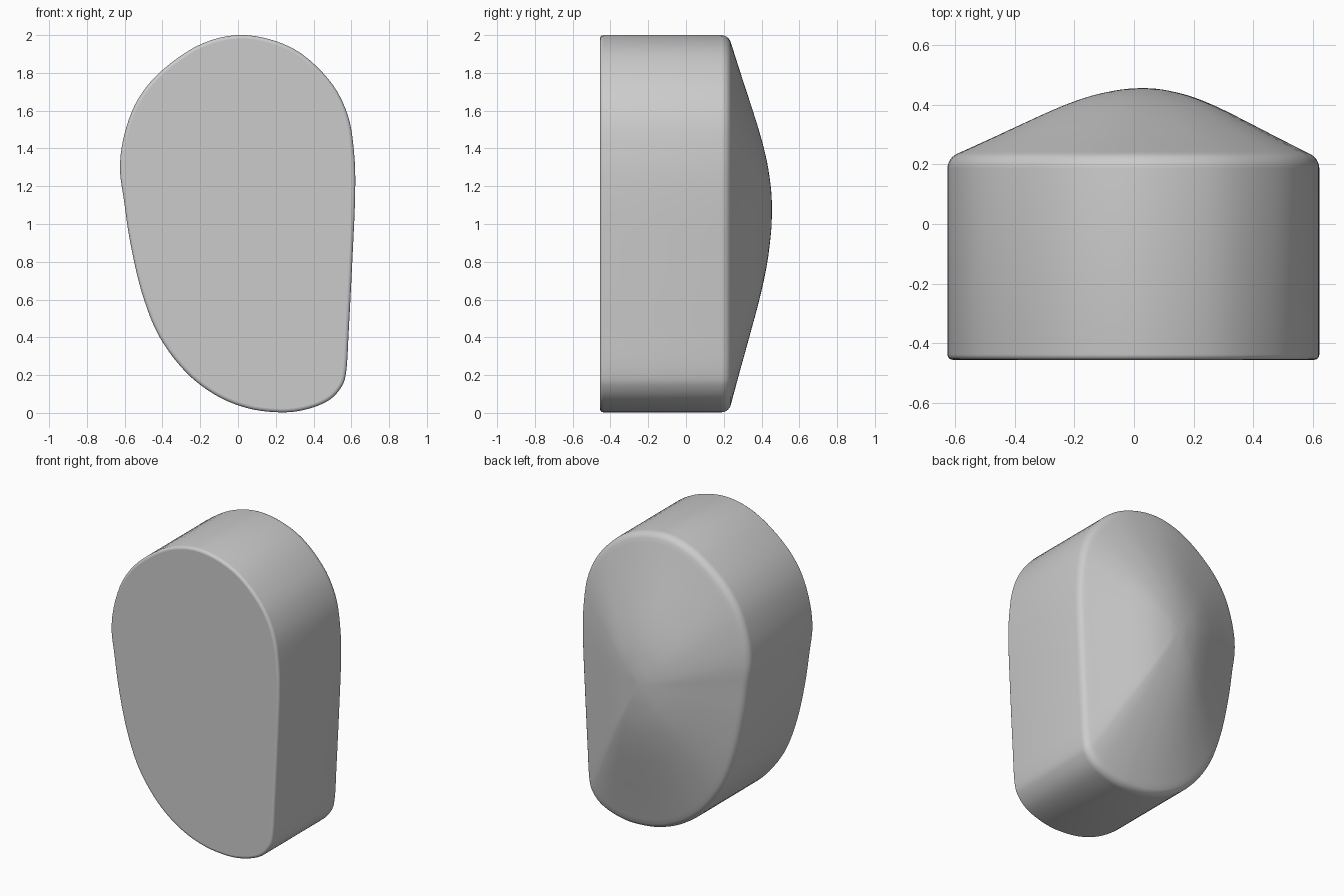
import bpy
import bmesh
import math
from mathutils import Vector

cube = bpy.data.objects.get("Cube")
if cube:
    bpy.data.objects.remove(cube, do_unlink=True)


def spline(points, steps, closed):
    """Catmull-Rom curve through the points."""
    pts = [Vector(p) for p in points]
    n = len(pts)
    out = []
    for i in range(n if closed else n - 1):
        pick = (lambda k: pts[k % n]) if closed else (lambda k: pts[min(max(k, 0), n - 1)])
        a, b, c, d = (pick(i + k) for k in (-1, 0, 1, 2))
        for s in range(steps):
            t = s / steps
            out.append(0.5 * (2 * b + (c - a) * t + (2 * a - 5 * b + 4 * c - d) * t * t
                              + (3 * b - a - 3 * c + d) * t ** 3))
    return out if closed else out + [pts[-1]]


# Front outline (x, z), clockwise from the top
outline = spline([
    (0.04, 2.0), (0.29, 1.93), (0.48, 1.765), (0.58, 1.58), (0.615, 1.37), (0.62, 1.15),
    (0.605, 0.8), (0.587, 0.45), (0.573, 0.22), (0.543, 0.13), (0.47, 0.06), (0.35, 0.016),
    (0.22, 0.003), (0.05, 0.025), (-0.12, 0.095), (-0.28, 0.22), (-0.42, 0.41),
    (-0.51, 0.64), (-0.57, 0.9), (-0.603, 1.12), (-0.625, 1.3), (-0.6, 1.48),
    (-0.53, 1.66), (-0.4, 1.815), (-0.19, 1.955)], 5, True)
count = len(outline)
centre = Vector((0.03, 1.08))
FRONT, SHOULDER = -0.455, 0.185


def inset(distance):
    ring = []
    for i, p in enumerate(outline):
        t = (outline[(i + 1) % count] - outline[i - 1]).normalized()
        ring.append(p + Vector((t.y, -t.x)) * distance)
    return ring


# Stack of rings: small front bevel, straight wall, rounded shoulder, domed back
rings = []
for k in range(5):
    a = math.pi / 2 * k / 4
    rings.append((FRONT + 0.018 * (1 - math.sin(a)), inset(0.018 * (1 - math.cos(a)))))
rings.reverse()
rings = [(FRONT + 0.018 - (y - FRONT), ring) for y, ring in rings]
rings = []
for k in range(5):
    a = math.pi / 2 * k / 4
    rings.append((FRONT + 0.018 * (1 - math.cos(a)), inset(0.018 * (1 - math.sin(a)))))
for k in range(7):
    a = math.radians(66) * k / 6
    rings.append((SHOULDER + 0.055 * math.sin(a), inset(0.055 * (1 - math.cos(a)))))
rim = rings[-1][1]
dome = spline([(1, rings[-1][0]), (0.82, 0.286), (0.64, 0.338), (0.45, 0.391),
               (0.28, 0.429), (0.12, 0.45), (0.02, 0.455)], 4, False)
for scale, y in dome[1:]:
    rings.append((y, [centre + (p - centre) * scale for p in rim]))

bm = bmesh.new()
loops = [[bm.verts.new((p.x, y, p.y)) for p in ring] for y, ring in rings]
for low, high in zip(loops, loops[1:]):
    for i in range(count):
        j = (i + 1) % count
        bm.faces.new((low[i], low[j], high[j], high[i]))
cap = bm.faces.new(loops[0])
tip = bm.verts.new((centre.x, 0.455, centre.y))
for i in range(count):
    bm.faces.new((loops[-1][i], loops[-1][(i + 1) % count], tip))
bmesh.ops.recalc_face_normals(bm, faces=bm.faces)
for face in bm.faces:
    face.smooth = face is not cap

mesh = bpy.data.meshes.new("domed_body")
bm.to_mesh(mesh)
bm.free()
body = bpy.data.objects.new("domed_body", mesh)
bpy.context.collection.objects.link(body)

# Plain grey finish
grey = bpy.data.materials.new("plain_grey")
grey.use_nodes = True
colour = (0.6, 0.6, 0.6, 1)
grey.diffuse_color = colour
grey.node_tree.nodes["Principled BSDF"].inputs["Base Color"].default_value = colour
mesh.materials.append(grey)
